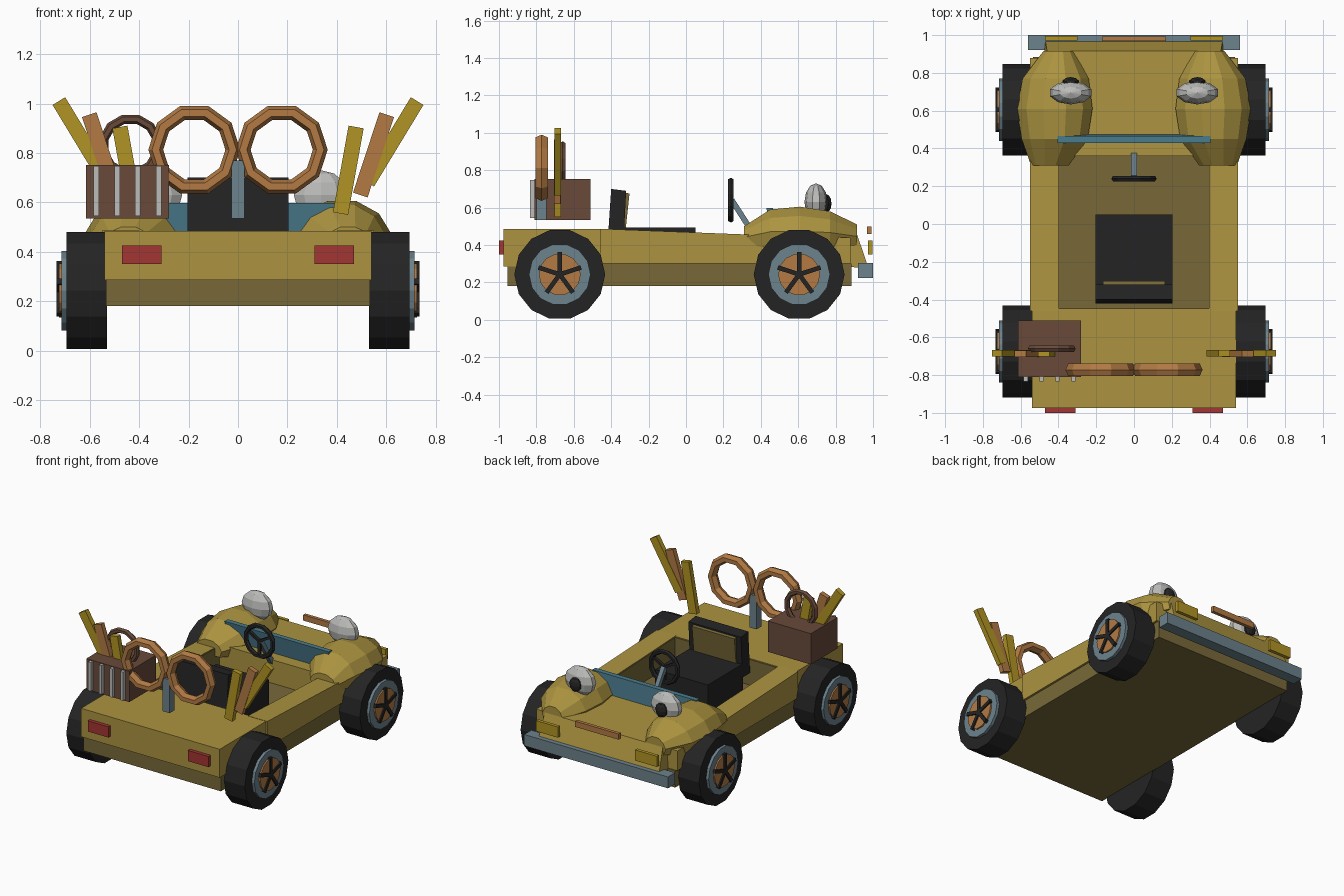
import bpy, bmesh, math
from mathutils import Vector, Matrix

if "Cube" in bpy.data.objects:
    bpy.data.objects.remove(bpy.data.objects["Cube"])


def lin(c):
    c /= 255
    return c / 12.92 if c <= 0.04045 else ((c + 0.055) / 1.055) ** 2.4


def mat(name, r, g, b):
    m = bpy.data.materials.new(name)
    m.diffuse_color = (lin(r), lin(g), lin(b), 1)
    m.use_nodes = True
    m.node_tree.nodes["Principled BSDF"].inputs["Base Color"].default_value = m.diffuse_color
    return m


YELLOW = mat("body_yellow", 172, 148, 64)
OLIVE = mat("dark_olive", 120, 105, 57)
BLACK = mat("black_rubber", 36, 36, 36)
STEEL = mat("steel_grey", 108, 130, 140)
ORANGE = mat("copper_orange", 178, 122, 68)
BROWN = mat("crate_brown", 104, 74, 58)
GOLD = mat("gold_yellow", 176, 148, 36)
RED = mat("lamp_red", 162, 54, 50)
WHITE = mat("eye_white", 188, 188, 186)
BLUE = mat("glass_blue", 74, 124, 142)


def finish(name, bm, material):
    bmesh.ops.recalc_face_normals(bm, faces=bm.faces)
    me = bpy.data.meshes.new(name)
    bm.to_mesh(me)
    bm.free()
    me.materials.append(material)
    ob = bpy.data.objects.new(name, me)
    bpy.context.collection.objects.link(ob)
    return ob


def box(name, material, x0, x1, y0, y1, z0, z1):
    bm = bmesh.new()
    m = Matrix.Translation(((x0 + x1) / 2, (y0 + y1) / 2, (z0 + z1) / 2)) @ \
        Matrix.Diagonal((x1 - x0, y1 - y0, z1 - z0, 1))
    bmesh.ops.create_cube(bm, size=1, matrix=m)
    return finish(name, bm, material)


def beam(name, material, a, b, w, d):
    """Box-section bar from a to b."""
    a, b = Vector(a), Vector(b)
    q = (b - a).to_track_quat('Z', 'Y').to_matrix().to_4x4()
    bm = bmesh.new()
    m = Matrix.Translation((a + b) / 2) @ q @ Matrix.Diagonal((w, d, (b - a).length, 1))
    bmesh.ops.create_cube(bm, size=1, matrix=m)
    return finish(name, bm, material)


def loft(name, material, rings):
    bm = bmesh.new()
    loops = [[bm.verts.new(p) for p in r] for r in rings]
    n = len(loops[0])
    for r, s in zip(loops, loops[1:]):
        for i in range(n):
            bm.faces.new((r[i], r[(i + 1) % n], s[(i + 1) % n], s[i]))
    bm.faces.new(loops[0])
    bm.faces.new(loops[-1])
    return finish(name, bm, material)


def side_profile(name, material, yz, x0, x1):
    return loft(name, material, [[(x, y, z) for y, z in yz] for x in (x0, x1)])


def disc(name, material, x0, x1, y, z, r, n, r_edge=None):
    """Cylinder along x, optionally with narrower rims."""
    e = r_edge or r
    xs = [(x0, e), (x0 + 0.02 * (x1 > x0) - 0.02 * (x1 < x0), r), (x1 - 0.02 * (x1 > x0) + 0.02 * (x1 < x0), r),
          (x1, e)] if r_edge else [(x0, r), (x1, r)]
    return loft(name, material, [[(x, y + q * math.sin(t), z + q * math.cos(t))
                for t in [math.tau * (i + 0.5) / n for i in range(n)]] for x, q in xs])


def ring(name, material, x, y, z, radius, tube_r, tube_y, n, k):
    """Upright ring facing y."""
    bm = bmesh.new()
    v = [[bm.verts.new((x + (radius + tube_r * math.cos(b)) * math.sin(a), y + tube_y * math.sin(b),
                        z + (radius + tube_r * math.cos(b)) * math.cos(a)))
          for b in [math.tau * j / k for j in range(k)]]
         for a in [math.tau * (i + 0.5) / n for i in range(n)]]
    for i in range(n):
        for j in range(k):
            bm.faces.new((v[i][j], v[(i + 1) % n][j], v[(i + 1) % n][(j + 1) % k], v[i][(j + 1) % k]))
    return finish(name, bm, material)


def ball(name, material, loc, scale, u, v):
    bm = bmesh.new()
    bmesh.ops.create_uvsphere(bm, u_segments=u, v_segments=v, radius=1,
                              matrix=Matrix.Translation(loc) @ Matrix.Diagonal((*scale, 1)))
    return finish(name, bm, material)


# Chassis and body shell
box("chassis", OLIVE, -0.535, 0.535, -0.955, 0.885, 0.18, 0.30)
box("rear_deck", YELLOW, -0.54, 0.54, -0.975, -0.45, 0.285, 0.485)
loft("hood", YELLOW, [[(-w, y, z0), (w, y, z0), (w - d, y2, z1), (-w + d, y2, z1)]
     for w, d, y, y2, z0, z1 in ((0.52, 0.0, 0.36, 0.36, 0.29, 0.465), (0.47, 0.01, 0.975, 0.915, 0.28, 0.455))])
box("cockpit_rear_lining", OLIVE, -0.4, 0.4, -0.452, -0.445, 0.3, 0.48)

# Bumper, nose bar
box("bumper", STEEL, -0.56, 0.56, 0.92, 1.0, 0.225, 0.305)
box("nose_bar", ORANGE, -0.17, 0.17, 0.968, 0.992, 0.46, 0.50)

for s, side in ((-1, "left"), (1, "right")):
    def sx(a, b):
        return sorted((s * a, s * b))

    # Side walls with olive inner lining
    wall = [(-0.46, 0.30), (0.88, 0.30), (0.88, 0.44), (0.36, 0.455), (-0.46, 0.487)]
    side_profile(side + "_side_wall", YELLOW, wall, s * 0.40, s * 0.55)
    lining = [(-0.45, 0.30), (0.36, 0.30), (0.36, 0.45), (-0.45, 0.48)]
    side_profile(side + "_wall_lining", OLIVE, lining, s * 0.396, s * 0.402)

    # Front fender dome
    rings = []
    for y, w, zt, zb, cx in ((0.31, 0.10, 0.50, 0.40, 0.445), (0.45, 0.175, 0.59, 0.385, 0.42),
                             (0.61, 0.20, 0.605, 0.38, 0.42), (0.77, 0.175, 0.58, 0.385, 0.415),
                             (0.915, 0.08, 0.51, 0.40, 0.40)):
        h = zt - zb
        rings.append([(s * (cx + w * a), y, zb + h * b) for a, b in
                      ((-0.85, 0), (-1, 0.42), (-0.75, 0.78), (-0.3, 1), (0.3, 1), (0.75, 0.78), (1, 0.42), (0.85, 0))])
    loft(side + "_fender", YELLOW, rings)

    # Eye on the fender
    ball(side + "_eye", WHITE, (s * 0.335, 0.695, 0.63), (0.115, 0.062, 0.10), 10, 6)
    ball(side + "_pupil", BLACK, (s * 0.335, 0.75, 0.622), (0.045, 0.028, 0.05), 10, 6)

    # Lamps
    box(side + "_tail_lamp", RED, *sx(0.31, 0.47), -1.0, -0.97, 0.35, 0.425)
    box(side + "_front_lamp", GOLD, *sx(0.30, 0.47), 0.972, 0.996, 0.35, 0.425)

    # Wheels
    for y, end in ((-0.675, "rear"), (0.605, "front")):
        p = f"{end}_{side}_"
        z = 0.243
        disc(p + "tyre", BLACK, s * 0.53, s * 0.695, y, z, 0.243, 14)
        disc(p + "rim", STEEL, s * 0.66, s * 0.715, y, z, 0.165, 14)
        disc(p + "hub", ORANGE, s * 0.66, s * 0.725, y, z, 0.112, 14)
        for i in range(5):
            a = math.tau * i / 5
            beam(p + f"spoke_{i}", BLACK, (s * 0.722, y, z),
                 (s * 0.722, y + 0.12 * math.sin(a), z + 0.12 * math.cos(a)), 0.024, 0.024)

    # Bundle of leaning sticks
    for i, (m, a, b, w) in enumerate(((GOLD, (0.415, 0.555), (0.478, 0.905), 0.062),
                                      (ORANGE, (0.495, 0.63), (0.602, 0.955), 0.062),
                                      (GOLD, (0.525, 0.68), (0.725, 1.01), 0.06))):
        yy = -0.685 - 0.003 * (i == 1)
        v = Vector((b[0] - a[0], 0, b[1] - a[1])).normalized() * w / 2
        pts = [(s * (q[0] + k * v.z), q[1] - k * v.x) for q, k in ((a, -1), (a, 1), (b, 1), (b, -1))]
        loft(f"{side}_stick_{i}", m, [[(x, yy + d, z) for x, z in pts] for d in (-0.017, 0.017)])

    # Large goggle ring on the rear deck
    ring(side + "_goggle_ring", ORANGE, s * 0.177, -0.772, 0.813, 0.156, 0.03, 0.038, 10, 6)

box("goggle_post", STEEL, -0.027, 0.027, -0.80, -0.745, 0.535, 0.77)

# Crate with slats and a spare ring
box("crate", BROWN, -0.615, -0.28, -0.81, -0.51, 0.535, 0.752)
for i in range(4):
    x = -0.573 + 0.084 * i
    box(f"crate_slat_{i}", WHITE, x - 0.011, x + 0.011, -0.835, -0.805, 0.545, 0.747)
ring("spare_ring", BROWN, -0.435, -0.66, 0.828, 0.112, 0.019, 0.019, 12, 6)

# Windscreen, steering wheel and column
side_profile("windscreen", BLUE, [(0.455, 0.44), (0.475, 0.44), (0.465, 0.598), (0.43, 0.598)], -0.405, 0.405)
ring("steering_wheel", BLACK, 0, 0.24, 0.64, 0.107, 0.017, 0.017, 12, 6)
for i in range(3):
    a = math.tau * i / 3 + math.pi
    beam(f"steering_spoke_{i}", BLACK, (0, 0.24, 0.64),
         (0.105 * math.sin(a), 0.24, 0.64 + 0.105 * math.cos(a)), 0.022, 0.016)
beam("steering_column", STEEL, (0, 0.245, 0.64), (0, 0.38, 0.43), 0.03, 0.03)

# Seat
box("seat_base", BLACK, -0.205, 0.205, -0.34, 0.05, 0.30, 0.495)
side_profile("seat_back", BLACK, [(-0.42, 0.40), (-0.335, 0.40), (-0.32, 0.69), (-0.40, 0.70)], -0.205, 0.205)
side_profile("seat_cushion", OLIVE, [(-0.335, 0.49), (-0.322, 0.49), (-0.302, 0.675), (-0.322, 0.68)], -0.165, 0.165)
